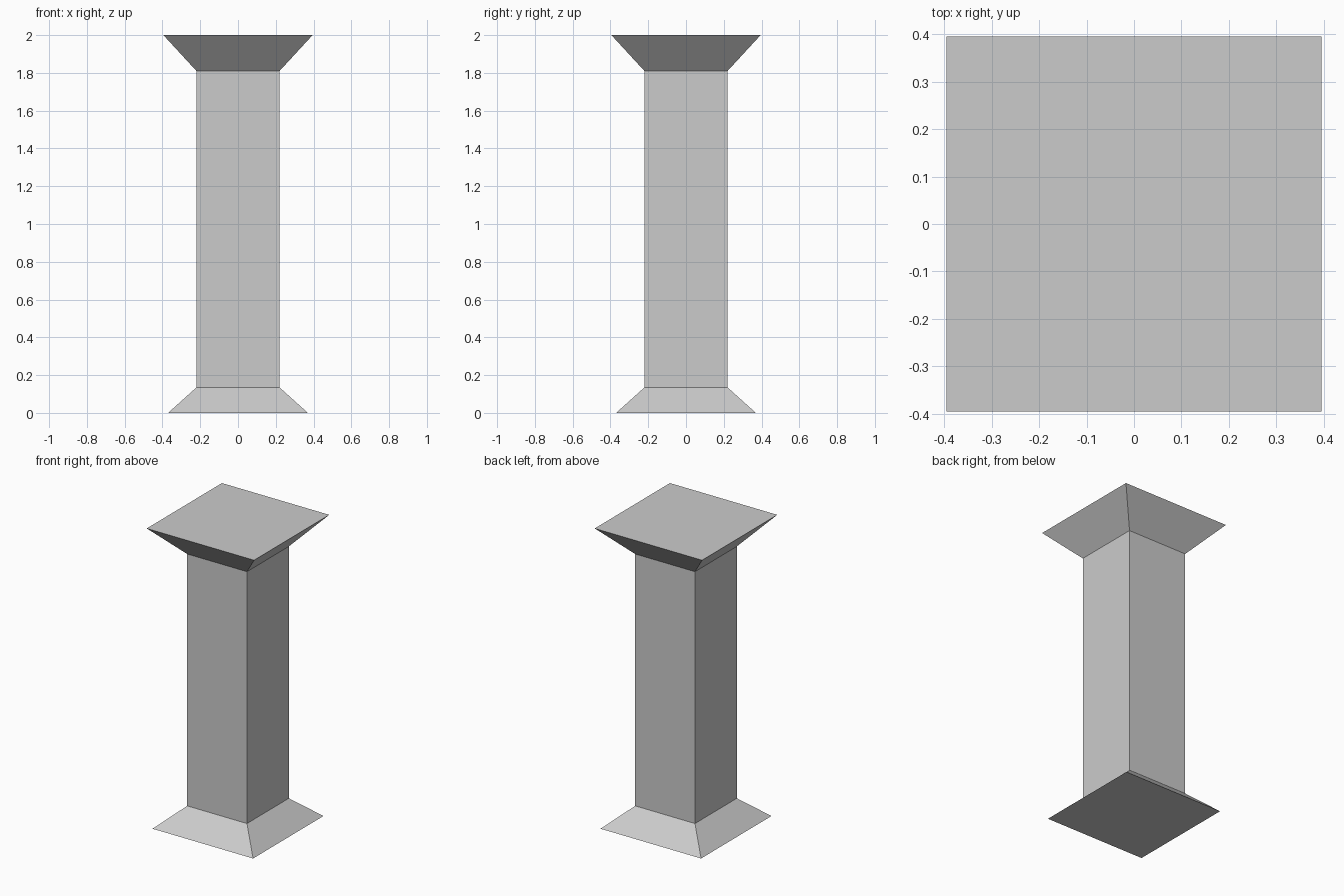
import bpy, bmesh
from mathutils import Vector

if "Cube" in bpy.data.objects:
    bpy.data.objects.remove(bpy.data.objects["Cube"])

# Square column profile: (half width, height)
PROFILE = [(0.37, 0.0), (0.22, 0.135), (0.22, 1.81), (0.395, 2.0)]

# Centres of the fractured chunks
SEEDS = [Vector(s) for s in [
    (-0.15, -0.07, 1.86), (-0.12, 0.19, 1.84), (0.095, 0.235, 1.85),
    (0.02, -0.28, 1.86), (-0.20, -0.36, 1.87),
    (0.05, -0.12, 1.34), (-0.31, -0.12, 1.10), (0.0, 0.25, 1.35),
    (0.10, -0.15, 0.40), (-0.12, -0.15, 0.45), (0.02, 0.28, 0.42)]]


def column():
    """Whole column as one closed low-poly solid."""
    bm = bmesh.new()
    rings = [[bm.verts.new((x * r, y * r, z))
              for x, y in ((-1, -1), (1, -1), (1, 1), (-1, 1))]
             for r, z in PROFILE]
    for low, high in zip(rings, rings[1:]):
        for i in range(4):
            j = (i + 1) % 4
            bm.faces.new((low[i], low[j], high[j], high[i]))
    bm.faces.new(rings[0][::-1])
    bm.faces.new(rings[-1])
    return bm


# Cut each chunk out along the planes halfway to its neighbours
for n, seed in enumerate(SEEDS):
    bm = column()
    for other in SEEDS:
        if other is seed or not bm.faces:
            continue
        bmesh.ops.bisect_plane(
            bm, geom=bm.verts[:] + bm.edges[:] + bm.faces[:], dist=1e-6,
            plane_co=(seed + other) / 2, plane_no=other - seed,
            clear_outer=True)
        rim = [e for e in bm.edges if e.is_boundary]
        if rim:
            bmesh.ops.holes_fill(bm, edges=rim, sides=0)
    if bm.faces:
        bmesh.ops.recalc_face_normals(bm, faces=bm.faces[:])
        mesh = bpy.data.meshes.new(f"column_chunk_{n + 1}")
        bm.to_mesh(mesh)
        bpy.context.collection.objects.link(
            bpy.data.objects.new(f"column_chunk_{n + 1}", mesh))
    bm.free()
